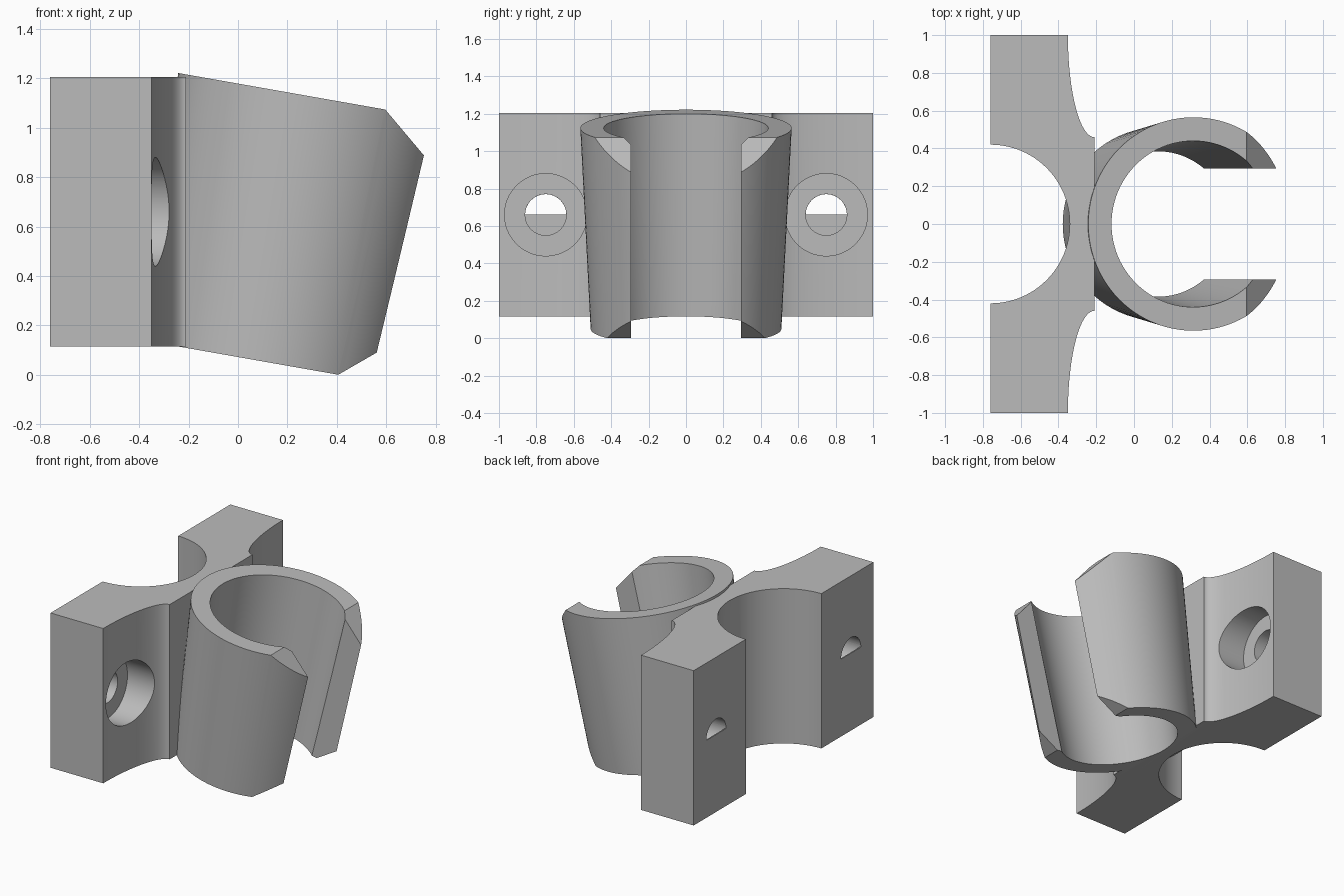
import bpy, bmesh
from math import sin, cos, pi, radians
from mathutils import Matrix, Vector

cube = bpy.data.objects.get("Cube")
if cube:
    bpy.data.objects.remove(cube, do_unlink=True)

grey = bpy.data.materials.new("plain grey")
grey.use_nodes = True
COLOUR = (0.5, 0.5, 0.5, 1)
grey.diffuse_color = COLOUR
grey.node_tree.nodes["Principled BSDF"].inputs["Base Color"].default_value = COLOUR

SEG = 96


def finish(name, bm, matrix):
    bm.transform(matrix)
    bmesh.ops.recalc_face_normals(bm, faces=bm.faces)
    mesh = bpy.data.meshes.new(name)
    bm.to_mesh(mesh)
    bm.free()
    mesh.materials.append(grey)
    obj = bpy.data.objects.new(name, mesh)
    bpy.context.collection.objects.link(obj)
    return obj


def prism(name, points, low, high, matrix=Matrix()):
    """Extrude a flat outline from low to high along local z."""
    bm = bmesh.new()
    face = bm.faces.new([bm.verts.new((x, y, low)) for x, y in points])
    new = bmesh.ops.extrude_face_region(bm, geom=[face])["geom"]
    verts = [v for v in new if isinstance(v, bmesh.types.BMVert)]
    bmesh.ops.translate(bm, verts=verts, vec=(0, 0, high - low))
    return finish(name, bm, matrix)


def cone(name, r_low, r_high, low, high, matrix):
    bm = bmesh.new()
    bmesh.ops.create_cone(bm, cap_ends=True, segments=SEG, radius1=r_low, radius2=r_high,
                          depth=high - low,
                          matrix=Matrix.Translation((0, 0, (low + high) / 2)))
    return finish(name, bm, matrix)


def combine(target, tool, operation):
    tool.hide_render = True
    mod = target.modifiers.new(tool.name, 'BOOLEAN')
    mod.operation, mod.solver, mod.object = operation, 'EXACT', tool
    bpy.context.view_layer.objects.active = target
    bpy.ops.object.modifier_apply(modifier=mod.name)
    bpy.data.objects.remove(tool, do_unlink=True)


# Mounting bracket: flared front curves and a round hollow in the back
N = 32
half = [(-0.21 - 0.14 * cos(t), 1 - 0.54 * sin(t))
        for t in (i * pi / 2 / N for i in range(N + 1))]
back = [(-0.76 + 0.42 * sin(t), -0.42 * cos(t))
        for t in (i * pi / 48 for i in range(49))]
outline = ([(-0.76, 1)] + half + [(x, -y) for x, y in reversed(half)]
           + [(-0.76, -1)] + back)
holder = prism("clip_holder", outline, 0.115, 1.205)

# Tilted, tapered tube
LENGTH, WALL = 1.09, 0.125
tilt = Matrix.Translation((0.125, 0, 0.05)) @ Matrix.Rotation(radians(10), 4, 'Y')
combine(holder, cone("tube", 0.51, 0.565, 0, LENGTH, tilt), 'UNION')

# Bore and the front slot
combine(holder, cone("bore", 0.51 - WALL - 0.005, 0.565 - WALL + 0.005,
                     -0.1, LENGTH + 0.1, tilt), 'DIFFERENCE')
slot = [(0, -0.295), (1, -0.295), (1, 0.295), (0, 0.295)]
combine(holder, prism("slot", slot, -0.3, LENGTH + 0.3, tilt), 'DIFFERENCE')

# Bevelled corners at the ends of the slot
side = Matrix.Rotation(pi / 2, 4, 'X')
combine(holder, prism("top_bevel", [(0.435, 1.265), (0.915, 0.695), (1, 1.3)],
                      -1, 1, side), 'DIFFERENCE')
combine(holder, prism("bottom_bevel", [(0.24, -0.095), (0.735, 0.19), (0.9, -0.2)],
                      -1, 1, side), 'DIFFERENCE')

# Screw holes: wide recess, narrow shaft, half-round opening at the back
half_round = [(-0.11 * sin(t), 0.11 * cos(t))
              for t in (i * pi / 24 - 0 for i in range(25))]
for s in (-1, 1):
    along_x = Matrix.Translation((0, s * 0.75, 0.66)) @ Matrix.Rotation(pi / 2, 4, 'Y')
    combine(holder, cone("recess", 0.22, 0.22, -0.49, 0, along_x), 'DIFFERENCE')
    combine(holder, cone("shaft", 0.11, 0.11, -0.752, -0.4, along_x), 'DIFFERENCE')
    combine(holder, prism("opening", half_round, -0.8, -0.6, along_x), 'DIFFERENCE')

bpy.ops.object.select_all(action='DESELECT')
holder.select_set(True)
bpy.context.view_layer.objects.active = holder
bpy.ops.object.shade_smooth_by_angle(angle=radians(25))
